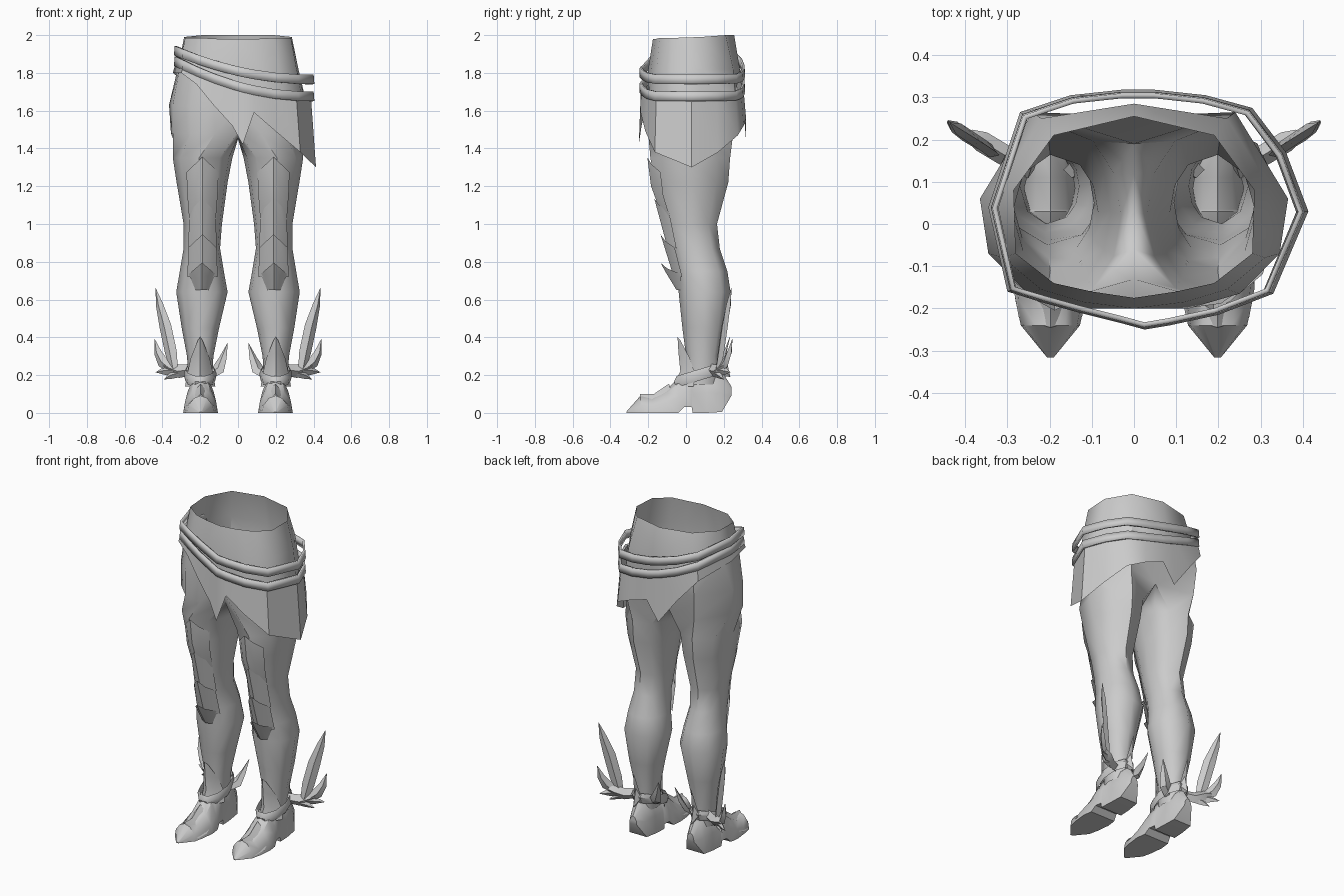
import bpy, bmesh, math
from mathutils import Vector

grey = bpy.data.materials.new("plain grey")
grey.diffuse_color = (0.6, 0.6, 0.6, 1)


def make(name, verts, faces, mirror=True, angle=40, solid=0):
    me = bpy.data.meshes.new(name)
    bm = bmesh.new()
    vs = [bm.verts.new(v) for v in verts]
    for f in faces:
        bm.faces.new([vs[i] for i in f])
    bmesh.ops.recalc_face_normals(bm, faces=bm.faces)
    bm.to_mesh(me)
    bm.free()
    me.materials.append(grey)
    me.shade_smooth()
    me.set_sharp_from_angle(angle=math.radians(angle))
    ob = bpy.data.objects.new(name, me)
    bpy.context.collection.objects.link(ob)
    if solid:
        m = ob.modifiers.new("thickness", 'SOLIDIFY')
        m.thickness, m.offset = solid, 0
    if mirror:
        m = ob.modifiers.new("mirror", 'MIRROR')
        m.use_clip = True
        m.merge_threshold = 0.0005
    return ob


def bridge(rows, closed=True, start=0):
    """Quads between rows of equal length n, rows counted from vertex start."""
    count, n = rows
    return [(start + r * n + k, start + r * n + (k + 1) % n,
             start + (r + 1) * n + (k + 1) % n, start + (r + 1) * n + k)
            for r in range(count - 1) for k in range(n if closed else n - 1)]


# Trousers: half hip rows run front to back, then close round the crotch into a leg
hips = [
    [(0, -.175, 1.98), (.10, -.16, 1.98), (.19, -.14, 1.985), (.28, -.07, 1.985),
     (.285, .08, 1.99), (.19, .21, 2), (0, .255, 2)],
    [(0, -.2, 1.82), (.12, -.185, 1.82), (.22, -.155, 1.82), (.31, -.08, 1.82),
     (.32, .09, 1.82), (.22, .25, 1.82), (0, .285, 1.82)],
    [(0, -.19, 1.62), (.13, -.2, 1.62), (.25, -.165, 1.62), (.345, -.07, 1.63),
     (.365, .06, 1.63), (.24, .265, 1.64), (0, .255, 1.64)],
    [(0, -.13, 1.49), (.12, -.2, 1.48), (.25, -.165, 1.48), (.345, -.07, 1.48),
     (.355, .06, 1.48), (.23, .25, 1.48), (0, .19, 1.49)]]
verts = [p for row in hips for p in row]
faces = bridge((4, 7), False)
verts += [(0, .12, 1.46), (0, .03, 1.45), (0, -.06, 1.46)]
# leg levels: z, inner x, outer x, front y, back y
levels = [(1.35, .03, .345, -.19, .235), (1.22, .055, .325, -.165, .225),
          (1.0, .085, .288, -.11, .165), (.87, .095, .288, -.08, .18),
          (.75, .075, .308, -.05, .22), (.64, .055, .327, -.04, .237),
          (.45, .10, .298, -.02, .21), (.3, .13, .27, 0, .18), (.15, .14, .26, 0, .17)]
angles = [-125 + 250 / 6 * k for k in range(7)] + [152.5, 180, 207.5]
for z, x0, x1, y0, y1 in levels:
    for a in angles:
        c, s = math.cos(math.radians(a)), math.sin(math.radians(a))
        verts.append(((x0 + x1) / 2 + c * (x1 - x0) / 2, (y0 + y1) / 2 + s * (y1 - y0) / 2, z))
faces += bridge((len(levels) + 1, 10), True, 21)
make("trousers", verts, faces, angle=50)

# Wrap skirt: x, y and hem height round the hips
hem = [(-.345, .04, 1.80), (-.30, -.16, 1.80), (-.22, -.185, 1.74), (-.13, -.21, 1.63),
       (-.03, -.235, 1.52), (.025, -.25, 1.42), (.085, -.24, 1.59), (.2, -.215, 1.49),
       (.33, -.165, 1.38), (.413, .03, 1.30), (.36, .17, 1.38), (.28, .275, 1.47),
       (.17, .305, 1.52), (.05, .318, 1.56), (-.03, .318, 1.44), (-.15, .305, 1.60),
       (-.27, .265, 1.74)]


def belt_z(x, low, rise):
    return low + rise * ((.4 - x) / .74) ** 2


n = len(hem)
verts = [(x * .93, y * .95, belt_z(x, 1.70, .185)) for x, y, z in hem] + hem
make("wrap_skirt", verts, bridge((2, n)), mirror=False)

# Two slanted belts
for name, low, rise in (("upper_belt", 1.765, .15), ("lower_belt", 1.675, .185)):
    verts = [(x * s, y * s, belt_z(x, low, rise) + dz)
             for dz, s in ((.025, .955), (-.025, .965)) for x, y, _ in hem]
    make(name, verts, bridge((2, n)), mirror=False, solid=.012)


# Ridged plates on the front of the leg: rows of (half width, z, ridge y, side y, side drop)
def ridged_plate(name, rows, cx):
    verts = []
    for w, z, yr, ys, drop in rows:
        verts += [(cx - w, ys, z - drop), (cx - w * .5, (yr * 2 + ys) / 3, z - drop * .5),
                  (cx, yr, z),
                  (cx + w * .5, (yr * 2 + ys) / 3, z - drop * .5), (cx + w, ys, z - drop)]
    make(name, verts, bridge((len(rows), 5), False), angle=30)


ridged_plate("thigh_plate", [(.085, 1.355, -.205, -.135, .08), (.08, 1.2, -.185, -.12, .05),
                             (.07, 1.05, -.13, -.08, .03)], .188)
ridged_plate("upper_knee_plate", [(.07, 1.135, -.168, -.09, .07), (.075, .9, -.105, -.05, .03)], .188)
ridged_plate("lower_knee_plate", [(.075, .945, -.135, -.06, .07), (.08, .72, -.065, -.02, 0)], .188)
ridged_plate("knee_spike", [(.07, .795, -.135, -.03, .06), (.06, .74, -.105, -.03, .03),
                            (.035, .65, -.05, -.03, 0)], .19)
ridged_plate("shin_guard", [(.012, .405, -.045, -.03, .02), (.05, .32, -.04, .02, .03),
                            (.07, .22, -.03, .05, .02), (.08, .14, -.07, .04, 0)], .2)

# Boot: sections along y of floor z, top z, half width
sections = [(-.316, 0, .006, .008), (-.24, 0, .092, .07), (-.18, 0, .08, .083),
            (-.1, 0, .125, .092), (-.04, 0, .185, .085), (-.01, .03, .21, .077),
            (.03, .03, .23, .072), (.035, 0, .23, .072), (.11, 0, .24, .068),
            (.19, .005, .22, .06), (.24, .09, .14, .025)]
verts = []
for y, z0, z1, w in sections:
    h = z1 - z0
    for fx, fz in ((-1, 0), (-.9, .45), (-.5, .85), (0, 1), (.5, .85), (.9, .45), (1, 0)):
        verts.append((.198 + fx * w, y, z0 + fz * h))
faces = bridge((len(sections), 7))
faces += [tuple(range(7)), tuple(range(len(verts) - 7, len(verts)))]
make("boot", verts, faces, angle=35)

# Raised toe cap and ankle cuff
ridged_plate("toe_cap", [(.075, .155, -.09, -.06, .09), (.088, .1, -.17, -.15, .08),
                         (.075, .1, -.245, -.22, .09)], .198)
verts = []
for r, dz in ((1.0, .05), (1.12, .025), (1.02, -.01)):
    for k in range(10):
        a = math.tau * k / 10
        y = .07 + .125 * r * math.sin(a)
        verts.append((.2 + .078 * r * math.cos(a), y, .175 + (y - .05) * .3 + dz))
make("ankle_cuff", verts, bridge((3, 10)))


# Tapered feathers: spine points with a width, diamond section
def feather(name, spine, thick=.014):
    verts = []
    pts = [Vector(p[:3]) for p in spine]
    for i, p in enumerate(pts):
        d = (pts[min(i + 1, len(pts) - 1)] - pts[max(i - 1, 0)]).normalized()
        side = d.cross(Vector((-.45, .89, 0))).normalized()
        out = side.cross(d).normalized()
        w = spine[i][3]
        t = min(thick, w)
        verts += [p + side * w, p + out * t, p - side * w, p - out * t]
    m = len(verts)
    make(name, verts, bridge((len(pts), 4)) + [(0, 1, 2, 3), (m - 4, m - 3, m - 2, m - 1)], angle=30)


feather("wing_root", [(.24, .13, .23, .03), (.31, .165, .22, .035), (.36, .195, .24, .03),
                      (.39, .21, .25, .015)], .025)
feather("long_feather", [(.335, .17, .22, .02), (.355, .185, .32, .035), (.385, .205, .46, .035),
                         (.415, .225, .57, .022), (.436, .24, .66, .001)])
feather("middle_feather", [(.35, .18, .23, .02), (.40, .21, .27, .032), (.425, .23, .32, .022),
                           (.441, .245, .39, .001)])
feather("short_feather", [(.33, .17, .225, .02), (.38, .2, .225, .026), (.435, .235, .215, .001)])
feather("lower_feather", [(.31, .16, .21, .02), (.35, .18, .2, .02), (.39, .2, .178, .001)])
feather("inner_feather", [(.15, .12, .2, .025), (.105, .15, .23, .035), (.08, .17, .29, .022),
                          (.055, .19, .37, .001)])

# Heel fin behind the ankle
verts = [(.2, .16, .2), (.2, .235, .19), (.2, .21, .3), (.2, .235, .41), (.2, .19, .3),
         (.225, .19, .24), (.175, .19, .24)]
make("heel_fin", verts, [(i, (i + 1) % 5, c) for c in (5, 6) for i in range(5)], angle=30)
